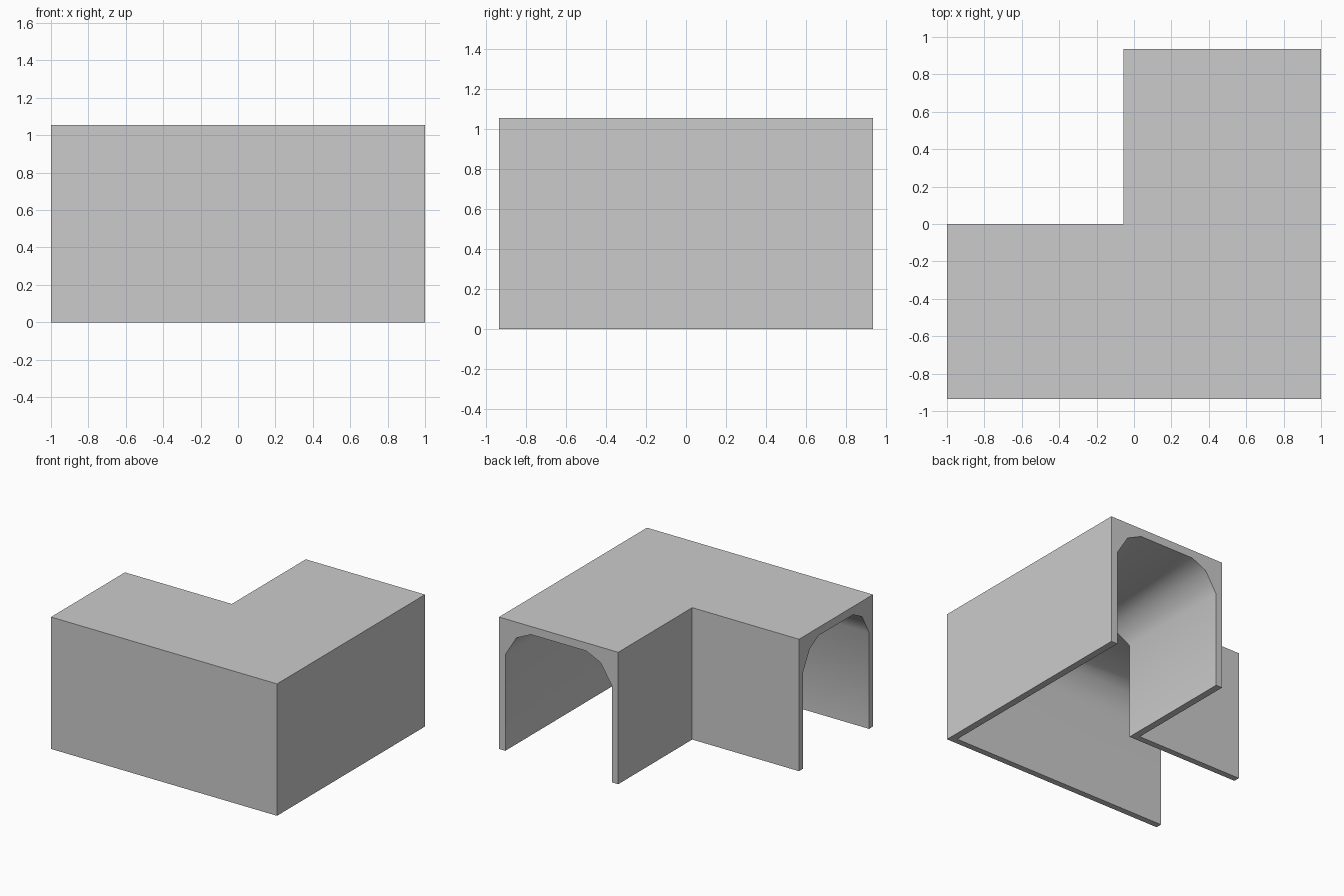
import bpy, bmesh
from math import radians

if "Cube" in bpy.data.objects:
    bpy.data.objects.remove(bpy.data.objects["Cube"])

X0, X1 = -1.0, 1.0          # outer limits in x
Y0, Y1 = -0.935, 0.935      # outer limits in y
HEIGHT = 1.055
BEND_X, BEND_Y = -0.055, 0.0  # inside corner of the L plan

# Cross-section: (fraction of passage width from inner to outer side, height)
arch_half = [(0.053, 0), (0.053, 0.77), (0.147, 0.93), (0.268, 0.99)]
arch = arch_half + [(1 - s, z) for s, z in reversed(arch_half)]
section = arch + [(1, 0), (1, HEIGHT), (0, HEIGHT), (0, 0)]


def side_x(s):
    return BEND_X + s * (X1 - BEND_X)


def side_y(s):
    return BEND_Y + s * (Y0 - BEND_Y)


# Stations along the passage: left opening, mitred corner, back opening
stations = [
    lambda s: (X0, side_y(s)),
    lambda s: (side_x(s), side_y(s)),
    lambda s: (side_x(s), Y1),
]

bm = bmesh.new()
rings = [[bm.verts.new((*st(s), z)) for s, z in section] for st in stations]
n = len(section)
for a, b in zip(rings, rings[1:]):
    for i in range(n):
        j = (i + 1) % n
        bm.faces.new((a[i], a[j], b[j], b[i]))

# U-shaped end faces
bm.faces.new(rings[0])
bm.faces.new(list(reversed(rings[-1])))
bmesh.ops.recalc_face_normals(bm, faces=bm.faces[:])

mesh = bpy.data.meshes.new("corner_passage")
bm.to_mesh(mesh)
bm.free()
passage = bpy.data.objects.new("corner_passage", mesh)
bpy.context.collection.objects.link(passage)

# Smooth vault, crisp box edges
bpy.context.view_layer.objects.active = passage
passage.select_set(True)
bpy.ops.object.shade_smooth_by_angle(angle=radians(35))
